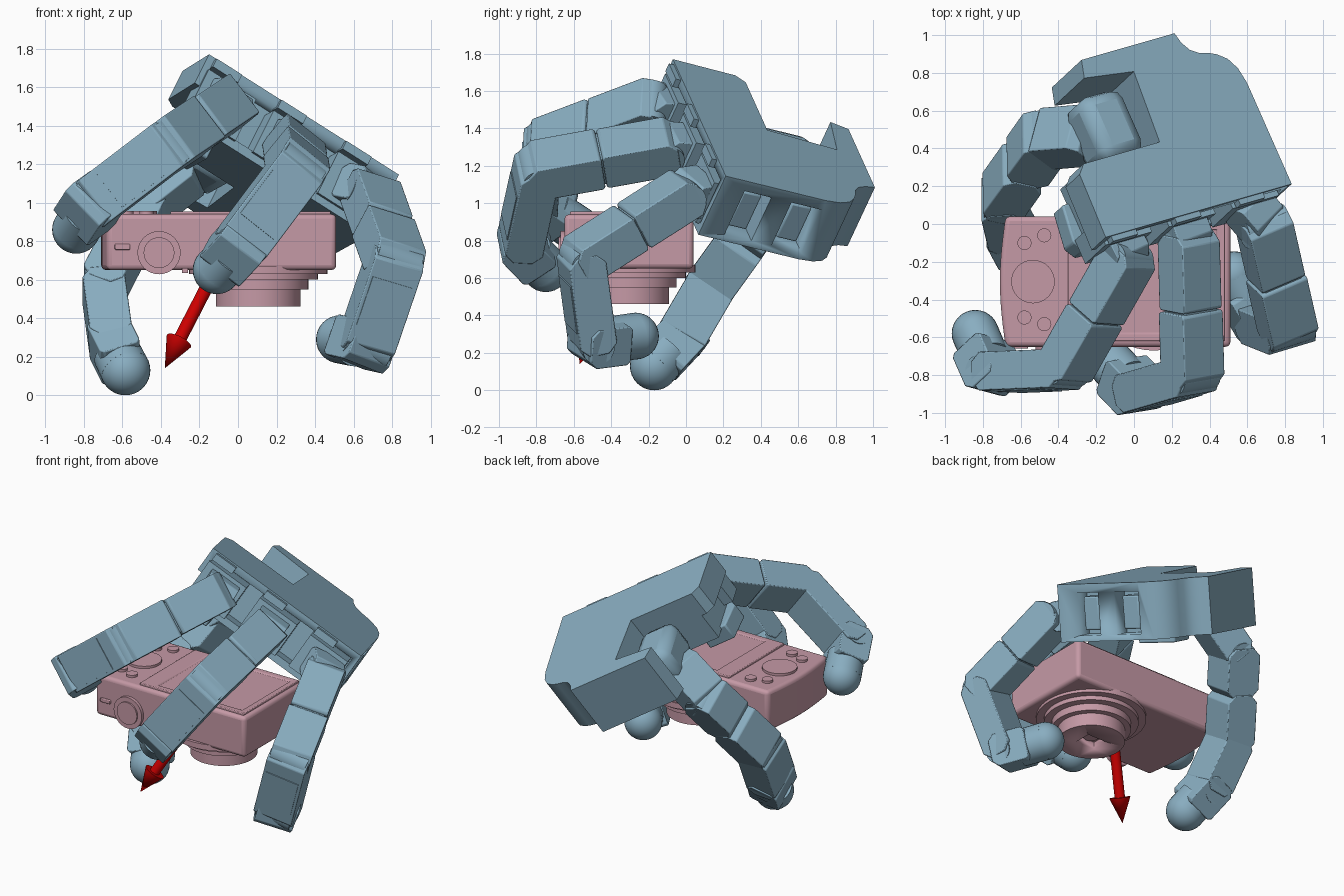
import bpy, bmesh, math
from mathutils import Vector as V, Matrix

if "Cube" in bpy.data.objects:
    bpy.data.objects.remove(bpy.data.objects["Cube"])


def mat(name, c):
    m = bpy.data.materials.new(name)
    m.diffuse_color = (*c, 1)
    m.use_nodes = True
    m.node_tree.nodes["Principled BSDF"].inputs["Base Color"].default_value = m.diffuse_color
    return m


BLUE = mat("steel_blue", (0.25, 0.42, 0.53))
PINK = mat("dusty_pink", (0.56, 0.32, 0.38))
RED = mat("red", (0.6, 0.0, 0.0))


def frame(o, x, y, z):
    m = Matrix((x, y, z)).transposed().to_4x4()
    m.translation = o
    return m


def finish(name, bm, m, material, bevel=0, seg=2):
    bmesh.ops.recalc_face_normals(bm, faces=bm.faces)
    me = bpy.data.meshes.new(name)
    bm.to_mesh(me)
    bm.free()
    ob = bpy.data.objects.new(name, me)
    bpy.context.collection.objects.link(ob)
    ob.matrix_world = m
    me.materials.append(material)
    if bevel:
        b = ob.modifiers.new("bevel", "BEVEL")
        b.width, b.segments, b.limit_method = bevel, seg, "ANGLE"
    bpy.ops.object.select_all(action="DESELECT")
    bpy.context.view_layer.objects.active = ob
    ob.select_set(True)
    bpy.ops.object.shade_smooth_by_angle(angle=math.radians(30))
    return ob


def prism(name, pts, z0, z1, m, material, bevel=0, seg=2):
    bm = bmesh.new()
    f = bm.faces.new([bm.verts.new((x, y, z0)) for x, y in pts])
    r = bmesh.ops.extrude_face_region(bm, geom=[f])
    vs = [g for g in r["geom"] if isinstance(g, bmesh.types.BMVert)]
    bmesh.ops.translate(bm, verts=vs, vec=(0, 0, z1 - z0))
    return finish(name, bm, m, material, bevel, seg)


def box(name, x, y, z, m, material, bevel=0):
    return prism(name, [(x[0], y[0]), (x[1], y[0]), (x[1], y[1]), (x[0], y[1])], z[0], z[1], m, material, bevel)


def rod(name, p, q, r0, r1, material, n=32):
    d = q - p
    bm = bmesh.new()
    bmesh.ops.create_cone(bm, cap_ends=True, segments=n, radius1=r0, radius2=r1, depth=d.length)
    m = d.to_track_quat("Z", "Y").to_matrix().to_4x4()
    m.translation = (p + q) / 2
    return finish(name, bm, m, material)


def ball(name, p, r):
    bm = bmesh.new()
    bmesh.ops.create_uvsphere(bm, u_segments=32, v_segments=16, radius=r)
    return finish(name, bm, Matrix.Translation(p), BLUE)


def cut(ob, cutters):
    for c in cutters:
        b = ob.modifiers.new("cut", "BOOLEAN")
        b.operation, b.solver, b.object = "DIFFERENCE", "EXACT", c
        bpy.context.view_layer.objects.active = ob
        bpy.ops.object.modifier_apply(modifier=b.name)
        bpy.data.objects.remove(c)


# palm frame: u across the fingers, v toward the wrist, n out of the back of the hand
A = V((-0.15, -0.07, 1.77))
u = V((0.82, 0.235, -0.52)).normalized()
v = V((-0.394, 0.891, -0.218))
v = (v - u * v.dot(u)).normalized()
n = u.cross(v)
P = frame(A, u, v, n)
at = lambda a, b, c: P @ V((a, b, c))

# palm housing with a notch for the thumb, open front and open sides
outline = [(0, 0), (1.2, 0), (1.2, .60), (1.185, .69), (1.15, .755), (1.1, .795), (1.055, .815), (1.0, .83),
           (.955, .86), (.925, .91), (.91, .97), (.31, .97), (.28, .87), (.58, .83), (.55, .42), (.06, .42), (.01, .37)]
palm = prism("palm", outline, -.38, 0, P, BLUE)
cut(palm, [box("cutter", (.04, 1.16), (-.1, .1), (-.33, -.05), P, BLUE),
           box("cutter", (-.2, .10), (-.1, .5), (-.5, -.18), P, BLUE),
           box("cutter", (1.06, 1.3), (.14, .3), (-.34, -.06), P, BLUE),
           box("cutter", (1.06, 1.3), (.42, .6), (-.34, -.06), P, BLUE)])
box("side_motor", (1.0, 1.15), (.16, .27), (-.31, -.09), P, BLUE, .01)
box("side_motor", (1.0, 1.15), (.45, .57), (-.31, -.09), P, BLUE, .01)
prism("palm_lower_flange", [(.03, .12), (.07, .06), (.26, .06), (.26, .33), (.06, .33)], -.48, -.36, P, BLUE, .01)
for i in range(3):
    c = .18 + .41 * i
    box("edge_tab", (c - .14, c + .02), (-.03, .04), (-.06, -.01), P, BLUE)
    box("edge_block", (c - .15, c + .15), (-.02, .12), (-.34, -.08), P, BLUE)


# one finger link: chamfered side profile swept along the hinge axis
def link(name, p, q, axis, w=.26, d=.21, e0=.06, e1=.06, c=.05, cm=None):
    x = (q - p).normalized()
    z = (axis - x * axis.dot(x)).normalized()
    m = frame(p, x, z.cross(x), z)
    a, b, h = -e0, (q - p).length + e1, d / 2
    k = c if cm is None else cm
    pts = [(a, c - h), (a + c, -h), (b - k, -h), (b, k - h), (b, h - k), (b - k, h), (a + c, h), (a, h - c)]
    prism(name, pts, -w / 2, w / 2, m, BLUE, .006)
    return m, b


def finger(name, base, mcp, pip, dip, tip, ax=None, r=.125):
    ax = (ax or (pip - mcp).cross(dip - pip)).normalized()
    link(name + "_knuckle", base, mcp, u, .22, .2, 0, .03)
    # proximal motor housing in two halves, one end of each chamfered
    mid = mcp.lerp(pip, .5)
    link(name + "_proximal_lower", mcp, mid, ax, .255, .215, .06, -.004, .045, .012)
    link(name + "_proximal_upper", pip, mid, ax, .27, .21, .05, -.004, .05, .012)
    link(name + "_proximal_bridge", mcp, pip, ax, .22, .18, 0, 0)
    m, b = link(name + "_middle", pip, dip, ax, .27, .205, .05, .04)
    box(name + "_cover", (.1, b - .14), (-.108, -.09), (-.115, .115), m, BLUE)
    for j in (mcp, pip, dip):
        rod(name + "_hinge", j - ax * .122, j + ax * .122, .088, .088, BLUE)
    fingertip(name, dip, tip, ax, r)


def fingertip(name, dip, tip, ax, r):
    k = (tip - dip).normalized()
    link(name + "_distal", dip, dip + k * .17, ax, .26, .22, .08, 0, .04, .02)
    rod(name + "_pad", dip + k * .1, tip, r * .98, r, BLUE)
    ball(name + "_tip", tip, r)


finger("index_finger", at(.18, .05, -.2), V((-.04, -.19, 1.51)), V((-.37, -.77, 1.29)),
       V((-.75, -.785, 1.0)), V((-.84, -.58, .86)))
finger("middle_finger", at(.59, .05, -.2), V((.29, -.11, 1.30)), V((.31, -.80, 1.175)),
       V((.02, -.885, .79)), V((-.11, -.75, .65)))
finger("outer_finger", at(1.0, .05, -.2), V((.69, -.01, 1.05)), V((.815, -.56, .70)),
       V((.665, -.50, .26)), V((.53, -.27, .29)), V((.89, .28, -.33)))

# thumb: motor drum in the palm notch, root bracket, links and tip
box("thumb_motor", (.27, .545), (.43, .81), (-.37, -.1), P, BLUE, .07)
T0, T1, T2, T3 = V((-.48, .45, 1.0)), V((-.70, .14, .57)), V((-.66, -.03, .28)), V((-.585, -.17, .13))
tax = V((0, -.83, .56))
link("thumb_root", at(.36, .64, -.3), T0, tax, .26, .22, 0, .03)
tm = T0.lerp(T1, .45)
link("thumb_base", T0, tm, tax, .26, .24, .06, .01)
link("thumb_proximal", tm, T1, tax, .27, .22, .01, .05)
link("thumb_middle", T1, T2, tax, .27, .22, .04, .03)
for j in (T0, T1, T2):
    rod("thumb_hinge", j - tax * .12, j + tax * .12, .095, .095, BLUE)
fingertip("thumb", T2, T3, tax, .13)

# camera body with one bowed end
I = Matrix()
bow = [(-.68 - .03 * math.cos(t * math.pi / 2), -.305 - .345 * t) for t in [i / 6 for i in range(-6, 7)]]
prism("camera_body", [(.51, -.65), (.51, .04)] + bow, .65, .94, I, PINK, .025, 3)
screen = box("screen_frame", (-.35, .48), (-.62, .01), (.93, .955), I, PINK, .006)
cut(screen, [box("cutter", (-.23, .44), (-.58, -.03), (.945, 1), I, PINK)])
Z = lambda x, y, z: V((x, y, z))
for x, y, r in ((-.535, -.305, .115), (-.58, -.10, .037), (-.475, -.06, .037), (-.58, -.495, .037), (-.475, -.53, .037)):
    rod("rear_button", Z(x, y, .93), Z(x, y, .957), r, r, PINK)
rod("shutter_dial", Z(-.41, -.64, .74), Z(-.41, -.672, .74), .112, .112, PINK)
rod("shutter_button", Z(-.41, -.66, .74), Z(-.41, -.682, .74), .08, .08, PINK)
box("power_switch", (-.64, -.56), (-.66, -.64), (.755, .785), I, PINK, .005)
box("latch", (-.29, -.26), (-.66, -.6), (.635, .66), I, PINK)

# stepped lens barrel pointing down
for r, z in ((.36, .63), (.31, .60), (.26, .55)):
    rod("lens_ring", Z(.105, -.31, z), Z(.105, -.31, .67), r, r, PINK, 48)
barrel = rod("lens_barrel", Z(.105, -.31, .46), Z(.105, -.31, .66), .22, .22, PINK, 48)
cut(barrel, [box("cutter", (.03, .18), (-.37, -.25), (.4, .51), I, PINK)])
rod("lens_glass", Z(.105, -.31, .495), Z(.105, -.31, .52), .05, .05, PINK)

# red force arrow starting at the middle of the camera
s, t = V((-.05, -.3, .78)), V((-.38, -.57, .14))
k = (t - s).normalized()
rod("arrow_shaft", s, t - k * .16, .034, .034, RED)
rod("arrow_head", t - k * .17, t, .07, 0, RED)
